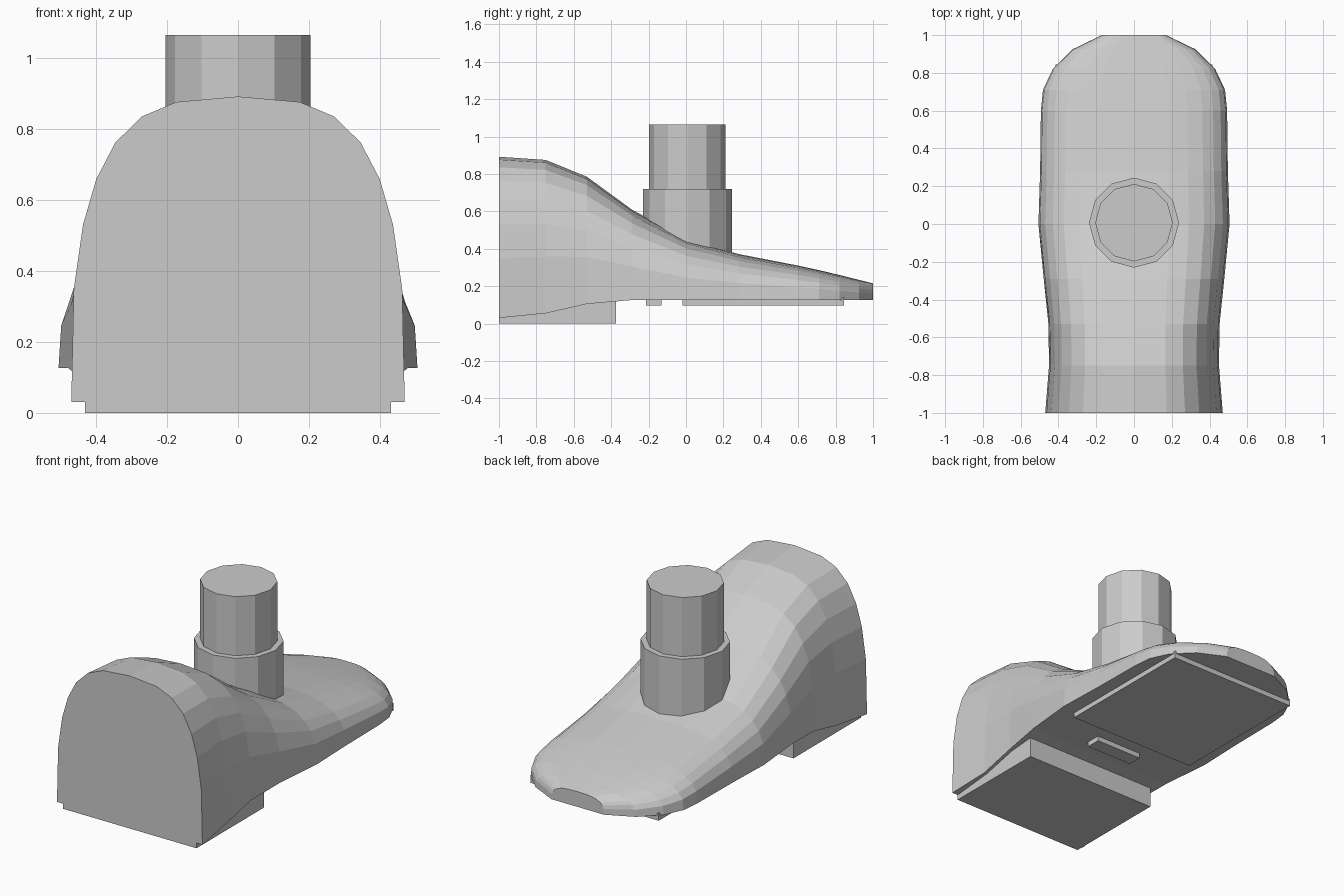
import bpy, bmesh, math

if "Cube" in bpy.data.objects:
    bpy.data.objects.remove(bpy.data.objects["Cube"])

grey = bpy.data.materials.new("plain_grey")
grey.diffuse_color = (0.6, 0.6, 0.6, 1)
grey.use_nodes = True
grey.node_tree.nodes["Principled BSDF"].inputs["Base Color"].default_value = grey.diffuse_color


def finish(name, bm):
    bmesh.ops.recalc_face_normals(bm, faces=bm.faces)
    mesh = bpy.data.meshes.new(name)
    bm.to_mesh(mesh)
    bm.free()
    mesh.materials.append(grey)
    obj = bpy.data.objects.new(name, mesh)
    bpy.context.collection.objects.link(obj)
    return obj


def box(name, half_x, y0, y1, z0, z1):
    bm = bmesh.new()
    bmesh.ops.create_cube(bm, size=1)
    for v in bm.verts:
        v.co.x *= 2 * half_x
        v.co.y = y0 if v.co.y < 0 else y1
        v.co.z = z0 if v.co.z < 0 else z1
    return finish(name, bm)


def cylinder(name, radius, z0, z1):
    bm = bmesh.new()
    bmesh.ops.create_cone(bm, cap_ends=True, segments=12,
                          radius1=radius, radius2=radius, depth=z1 - z0)
    bmesh.ops.translate(bm, verts=bm.verts, vec=(0, 0.007, (z0 + z1) / 2))
    return finish(name, bm)


# Foot shell: one arch profile lofted along y
# Each station: y, half width, underside z, top z
stations = [
    (-1.00, 0.470, 0.030, 0.892), (-0.75, 0.450, 0.055, 0.875),
    (-0.53, 0.453, 0.105, 0.785), (-0.29, 0.478, 0.126, 0.610),
    (0.00, 0.506, 0.126, 0.450), (0.28, 0.497, 0.126, 0.372),
    (0.60, 0.493, 0.126, 0.310), (0.71, 0.482, 0.126, 0.286),
    (0.82, 0.430, 0.126, 0.260), (0.925, 0.325, 0.126, 0.234),
    (1.00, 0.170, 0.126, 0.215),
]
half_arch = [(1, 0), (0.985, 0.37), (0.93, 0.58), (0.85, 0.73),
             (0.735, 0.85), (0.575, 0.935), (0.37, 0.982), (0, 1)]
arch = half_arch + [(-x, z) for x, z in reversed(half_arch[:-1])]

bm = bmesh.new()
rings = [[bm.verts.new((w * x, y, lo + (hi - lo) * z)) for x, z in arch]
         for y, w, lo, hi in stations]
n = len(arch)
for a, b in zip(rings, rings[1:]):
    for i in range(n):
        j = (i + 1) % n
        bm.faces.new((a[i], a[j], b[j], b[i]))
bm.faces.new(rings[0])
bm.faces.new(rings[-1])
finish("foot_shell", bm)

# Heel block and sole pads
box("heel_block", 0.432, -1.0, -0.375, 0.0, 0.2)
box("front_sole_pad", 0.415, -0.02, 0.845, 0.097, 0.14)
box("middle_sole_pad", 0.15, -0.215, -0.13, 0.097, 0.14)

# Ankle post
cylinder("ankle_collar", 0.238, 0.3, 0.72)
cylinder("ankle_post", 0.205, 0.3, 1.065)
